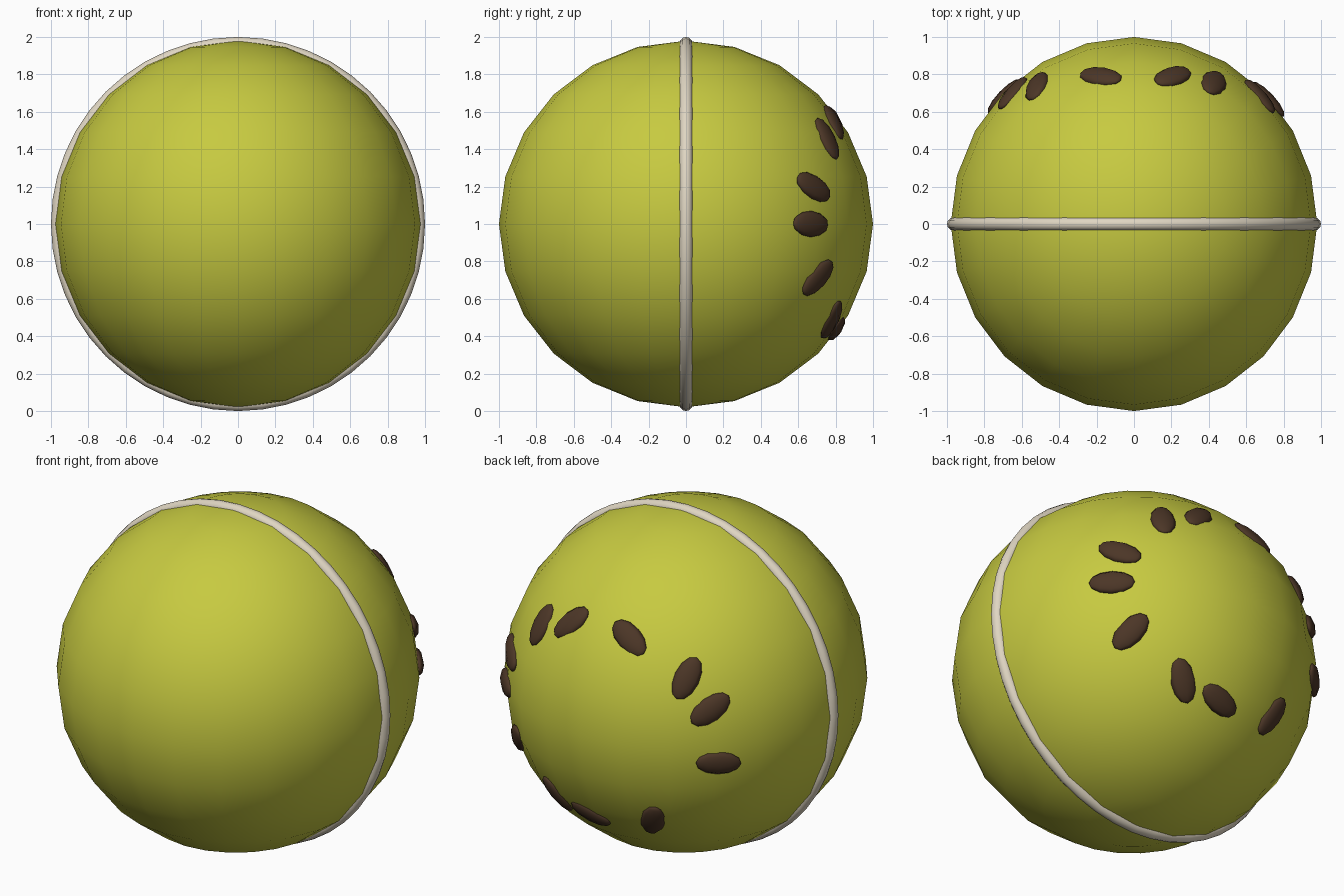
import bpy
from mathutils import Vector, Matrix

if "Cube" in bpy.data.objects:
    bpy.data.objects.remove(bpy.data.objects["Cube"])


def material(name, color):
    m = bpy.data.materials.new(name)
    m.diffuse_color = (*color, 1)
    m.use_nodes = True
    m.node_tree.nodes["Principled BSDF"].inputs["Base Color"].default_value = m.diffuse_color
    return m


GREEN = material("lime green", (0.57, 0.59, 0.052))
CREAM = material("cream", (0.74, 0.67, 0.54))
BROWN = material("dark brown", (0.072, 0.037, 0.020))
CENTER = Vector((0, 0, 1))


def finish(name, mat):
    ob = bpy.context.object
    ob.name = name
    ob.data.materials.append(mat)
    bpy.ops.object.shade_smooth()
    return ob


# Ball body, slightly longer front to back
bpy.ops.mesh.primitive_uv_sphere_add(segments=24, ring_count=12, radius=1, location=CENTER)
finish("ball", GREEN).scale = (0.98, 1, 0.98)

# Band around the middle
bpy.ops.mesh.primitive_torus_add(major_segments=48, minor_segments=12, major_radius=0.965,
                                 minor_radius=0.035, location=CENTER, rotation=(1.570796, 0, 0))
finish("seam_band", CREAM)

# Seeds on the back: (direction from the ball centre, long axis)
SEEDS = [
    ((0.72, 0.67, 0.00), (-0.69, 0.74, -0.04)),
    ((0.68, 0.69, 0.20), (-0.63, 0.74, -0.43)),
    ((0.43, 0.76, 0.46), (-0.24, -0.41, 0.90)),
    ((0.21, 0.80, 0.55), (-0.77, -0.31, 0.74)),
    ((-0.18, 0.80, 0.56), (-0.92, 0.16, -0.52)),
    ((-0.53, 0.75, 0.39), (-0.15, -0.54, 0.83)),
    ((-0.66, 0.71, 0.22), (-0.52, -0.66, 0.54)),
    ((-0.71, 0.70, -0.10), (-0.71, -0.73, -0.11)),
    ((-0.33, 0.79, -0.51), (-0.42, 0.41, 0.91)),
    ((0.07, 0.82, -0.57), (-1.07, -0.13, -0.32)),
    ((0.31, 0.79, -0.52), (0.53, 0.32, 0.80)),
    ((0.62, 0.71, -0.29), (-0.39, 0.63, 0.70)),
]
for i, (direction, axis) in enumerate(SEEDS):
    n = Vector(direction).normalized()
    along = Vector(axis)
    along = (along - n * along.dot(n)).normalized()
    side = along.cross(n)
    turn = Matrix((n, side, along)).transposed()
    if turn.determinant() < 0:
        turn = Matrix((n, -side, along)).transposed()
    bpy.ops.mesh.primitive_uv_sphere_add(segments=8, ring_count=6, radius=1)
    seed = finish(f"seed_{i + 1}", BROWN)
    seed.matrix_world = (Matrix.Translation(CENTER + n * 0.978) @ turn.to_4x4()
                         @ Matrix.Diagonal((0.035, 0.07, 0.126, 1)))
